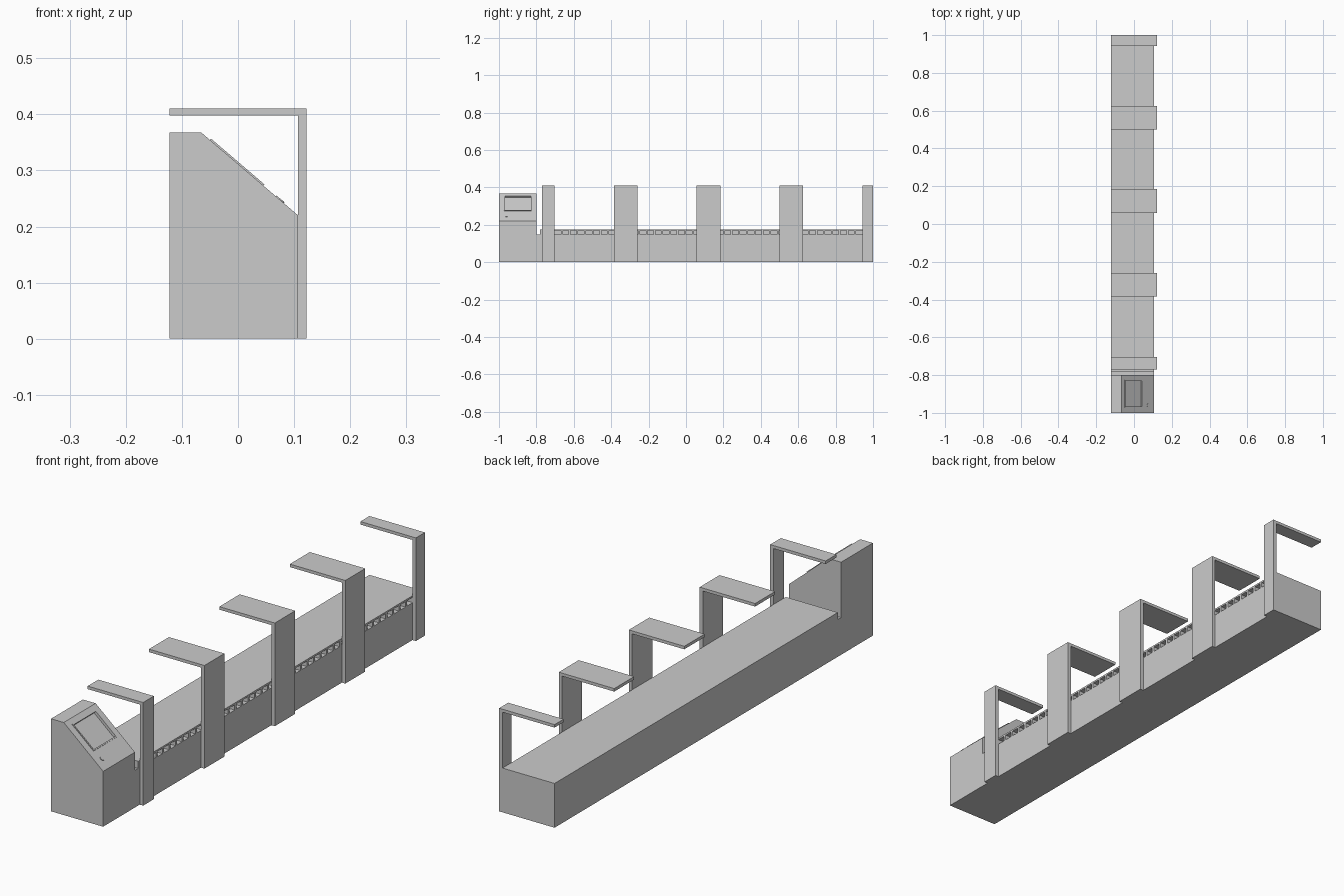
import bpy, bmesh, math
from mathutils import Matrix, Vector

if "Cube" in bpy.data.objects:
    bpy.data.objects.remove(bpy.data.objects["Cube"])

XL, XR, XP = -0.122, 0.107, 0.122      # left side, body right side, post outer side


def finish(name, bm, matrix=None):
    if matrix:
        bm.transform(matrix)
    bmesh.ops.recalc_face_normals(bm, faces=bm.faces)
    me = bpy.data.meshes.new(name)
    bm.to_mesh(me)
    bm.free()
    ob = bpy.data.objects.new(name, me)
    bpy.context.collection.objects.link(ob)
    return ob


def boxes(name, ranges, matrix=None):
    """One object from boxes given as (x0, x1, y0, y1, z0, z1)."""
    bm = bmesh.new()
    for x0, x1, y0, y1, z0, z1 in ranges:
        m = Matrix.Translation(((x0 + x1) / 2, (y0 + y1) / 2, (z0 + z1) / 2))
        m = m @ Matrix.Diagonal((x1 - x0, y1 - y0, z1 - z0, 1))
        bmesh.ops.create_cube(bm, size=1, matrix=m)
    return finish(name, bm, matrix)


def prism(name, pts, y0, y1):
    """Extrude an xz outline along y."""
    bm = bmesh.new()
    f = bm.faces.new([bm.verts.new((x, y0, z)) for x, z in pts])
    r = bmesh.ops.extrude_face_region(bm, geom=[f])
    verts = [v for v in r["geom"] if isinstance(v, bmesh.types.BMVert)]
    bmesh.ops.translate(bm, vec=(0, y1 - y0, 0), verts=verts)
    return finish(name, bm)


# Control cabinet with sloped face
cabinet = prism("control_cabinet", [(XL, 0), (XR, 0), (XR, 0.22),
                                    (-0.066, 0.368), (XL, 0.368)], -1, -0.8)

# Local frame of the slope: x runs down it, z is its normal
slope = Matrix.Translation((-0.066, 0, 0.368)) @ Matrix.Rotation(math.atan2(0.148, 0.173), 4, 'Y')

# Recessed screen pocket
cutter = boxes("screen_cutter", [(0.026, 0.141, -0.967, -0.830, -0.008, 0.02)], slope)
cutter.hide_render = True
cutter.hide_viewport = True
cut = cabinet.modifiers.new("screen_pocket", 'BOOLEAN')
cut.operation = 'DIFFERENCE'
cut.object = cutter
cut.solver = 'EXACT'

# Raised screen rim
boxes("screen_frame", [
    (0.021, 0.026, -0.972, -0.825, -0.002, 0.003),
    (0.141, 0.146, -0.972, -0.825, -0.002, 0.003),
    (0.026, 0.141, -0.972, -0.967, -0.002, 0.003),
    (0.026, 0.141, -0.830, -0.825, -0.002, 0.003)], slope)

# Round button
bm = bmesh.new()
bmesh.ops.create_cone(bm, cap_ends=True, segments=24, radius1=0.009, radius2=0.009, depth=0.004,
                      matrix=Matrix.Translation((0.185, -0.96, 0)))
finish("button", bm, slope)

# Long base and the deck over it
boxes("base", [(XL, XR, -0.8, 1, 0, 0.148)])
boxes("deck_core", [
    (XL, 0.085, -0.78, 1, 0.148, 0.169),
    (0.085, XR, -0.78, -0.705, 0.148, 0.169),
    (0.085, XR, 0.945, 1, 0.148, 0.169)])
boxes("deck_top", [(XL, XR, -0.78, 1, 0.169, 0.176)])

# Dividers of the side pockets
pitch, count = 0.04125, 40
boxes("pocket_dividers", [
    (0.085, XR, y, y + 0.01, 0.148, 0.169)
    for y in (-0.705 + pitch * i - 0.005 for i in range(1, count))])

# Overhead gantries: post plus top arm
L = [(XR, 0), (XP, 0), (XP, 0.41), (XL, 0.41), (XL, 0.398), (XR, 0.398)]
for i, (y0, y1) in enumerate([(-0.77, -0.703), (-0.385, -0.26), (0.057, 0.185),
                              (0.50, 0.625), (0.943, 1.0)]):
    prism(f"gantry_{i + 1}", L, y0, y1)
